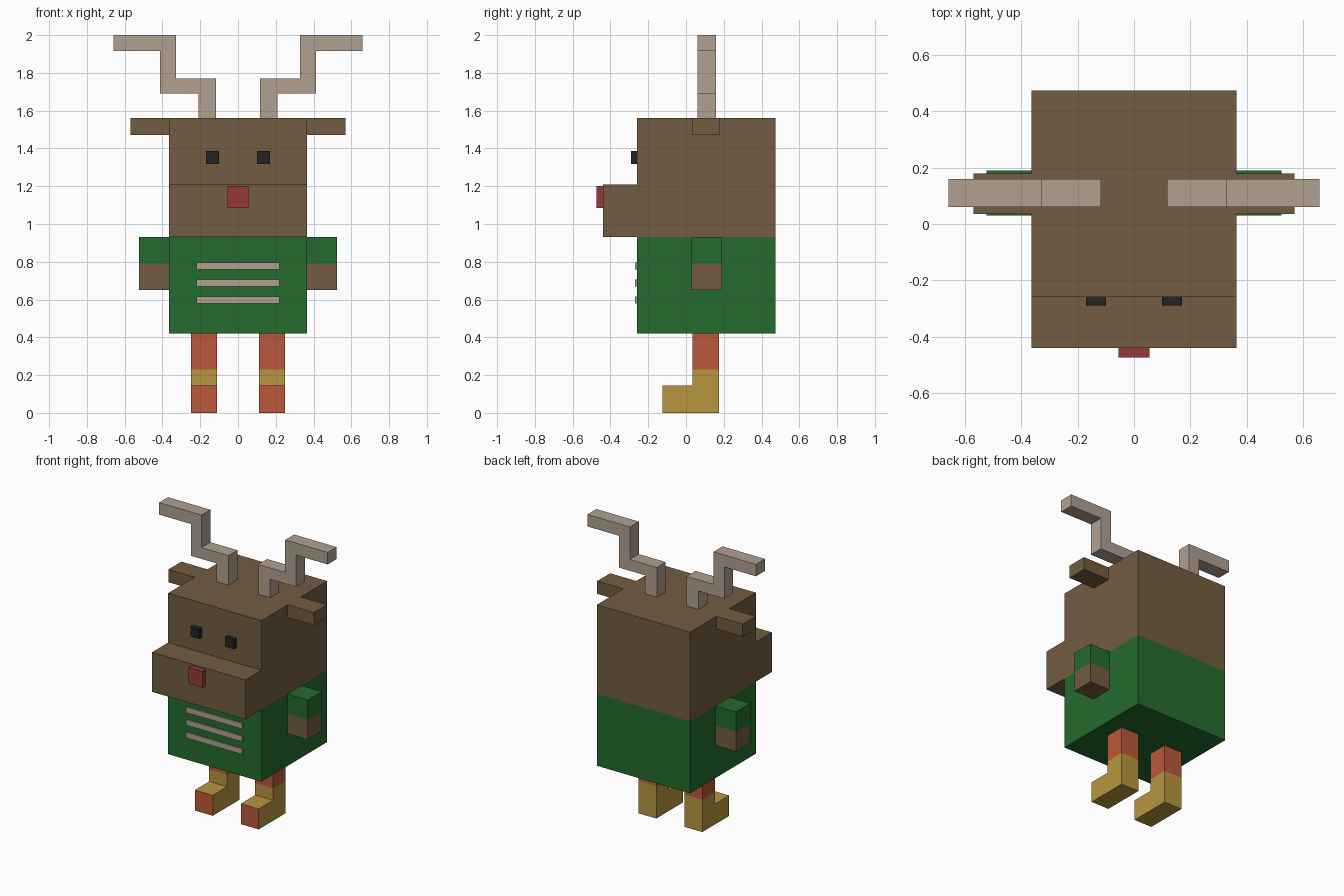
import bpy
import bmesh
from mathutils import Vector

cube = bpy.data.objects.get("Cube")
if cube:
    bpy.data.objects.remove(cube, do_unlink=True)


def material(name, rgb):
    """Make a flat material from 0-255 display values."""
    lin = [((c / 255 + 0.055) / 1.055) ** 2.4 for c in rgb]
    mat = bpy.data.materials.new(name)
    mat.use_nodes = True
    mat.diffuse_color = (*lin, 1)
    bsdf = mat.node_tree.nodes["Principled BSDF"]
    bsdf.inputs["Base Color"].default_value = (*lin, 1)
    bsdf.inputs["Roughness"].default_value = 0.9
    return mat


brown = material("brown fur", (115, 92, 65))
green = material("green jumper", (35, 107, 46))
beige = material("beige antler", (178, 160, 145))
orange = material("orange sock", (187, 88, 59))
yellow = material("yellow boot", (184, 150, 62))
red = material("red nose", (153, 56, 58))
black = material("black eye", (33, 35, 37))


def prism(name, axis, outline, start, end, mats, mirror=False, rule=None):
    """Extrude an outline along x (outline in y, z) or y (outline in x, z)."""
    def place(a, b, depth):
        return Vector((depth, a, b)) if axis == "x" else Vector((a, depth, b))

    bm = bmesh.new()
    base = bm.faces.new([bm.verts.new(place(a, b, start)) for a, b in outline])
    grown = bmesh.ops.extrude_face_region(bm, geom=[base])["geom"]
    verts = [g for g in grown if isinstance(g, bmesh.types.BMVert)]
    bmesh.ops.translate(bm, verts=verts, vec=place(0, 0, end - start))
    bmesh.ops.recalc_face_normals(bm, faces=bm.faces)
    if rule:
        for face in bm.faces:
            face.material_index = rule(face.calc_center_median(), face.normal)
    mesh = bpy.data.meshes.new(name)
    bm.to_mesh(mesh)
    bm.free()
    for mat in mats:
        mesh.materials.append(mat)
    obj = bpy.data.objects.new(name, mesh)
    bpy.context.collection.objects.link(obj)
    if mirror:
        obj.modifiers.new("Mirror", "MIRROR").use_mirror_merge = False
    return obj


def box(name, x, y, z, mat, mirror=False):
    outline = [(y[0], z[0]), (y[1], z[0]), (y[1], z[1]), (y[0], z[1])]
    return prism(name, "x", outline, x[0], x[1], [mat], mirror)


HALF = 0.365      # half width of head and torso
FRONT, BACK = -0.26, 0.475
NECK, TOP = 0.93, 1.56

# Torso, and head with its snout as one stepped profile
box("torso", (-HALF, HALF), (FRONT, BACK), (0.42, NECK), green)
prism("head", "x",
      [(-0.44, NECK), (BACK, NECK), (BACK, TOP), (FRONT, TOP), (FRONT, 1.21), (-0.44, 1.21)],
      -HALF, HALF, [brown])

# Face
box("nose", (-0.055, 0.055), (-0.475, -0.44), (1.085, 1.2), red)
box("eyes", (0.1, 0.17), (-0.29, FRONT), (1.318, 1.387), black, True)
box("ears", (HALF, 0.57), (0.035, 0.18), (1.47, TOP), brown, True)

# Jumper stripes
for i in range(3):
    z = 0.578 + i * 0.09
    box(f"stripe_{i + 1}", (-0.22, 0.22), (FRONT - 0.009, FRONT), (z, z + 0.039), beige)

# Arms: sleeve above, hand below
box("sleeves", (HALF, 0.525), (0.03, 0.19), (0.79, NECK), green, True)
box("hands", (HALF, 0.525), (0.03, 0.19), (0.65, 0.79), brown, True)

# Legs: sock above, boot with an orange toe cap below
box("socks", (0.11, 0.25), (0.035, 0.175), (0.23, 0.42), orange, True)
prism("boots", "x",
      [(-0.125, 0), (0.175, 0), (0.175, 0.23), (0.035, 0.23), (0.035, 0.145), (-0.125, 0.145)],
      0.11, 0.25, [yellow, orange], True,
      lambda c, n: int(n.y < -0.9 and c.y < -0.1))

# Stepped antlers
prism("antlers", "y",
      [(0.117, TOP), (0.21, TOP), (0.21, 1.69), (0.412, 1.69), (0.412, 1.915), (0.66, 1.915),
       (0.66, 2.0), (0.328, 2.0), (0.328, 1.77), (0.117, 1.77)],
      0.06, 0.16, [beige], True)
